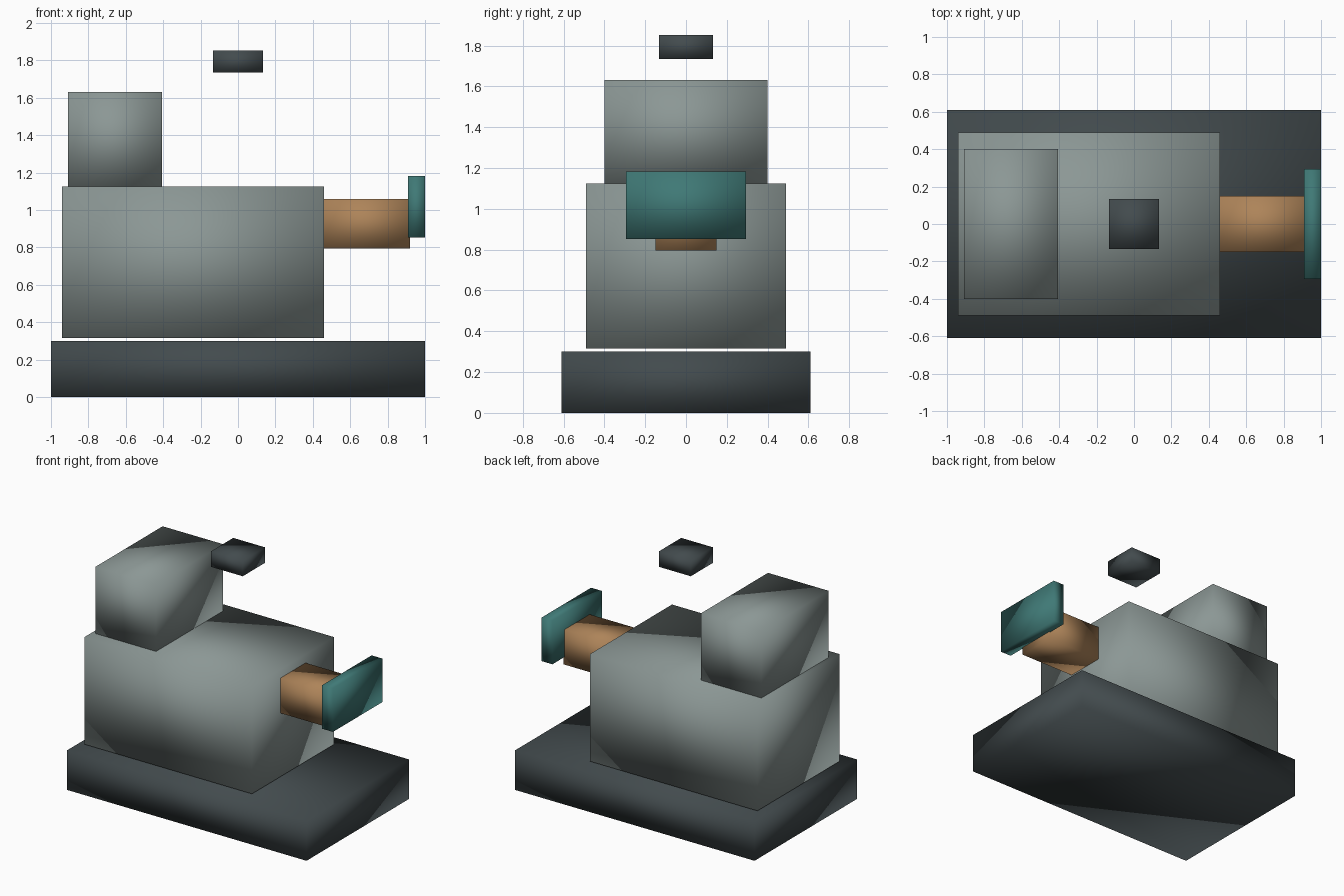
import bpy

if "Cube" in bpy.data.objects:
    bpy.data.objects.remove(bpy.data.objects["Cube"])


def material(name, rgb):
    m = bpy.data.materials.new(name)
    m.diffuse_color = (*rgb, 1.0)
    m.use_nodes = True
    m.node_tree.nodes["Principled BSDF"].inputs["Base Color"].default_value = m.diffuse_color
    return m


DARK = material("dark_metal", (0.055, 0.07, 0.075))
STEEL = material("steel_grey", (0.26, 0.31, 0.30))
BRONZE = material("bronze", (0.42, 0.23, 0.10))
TEAL = material("teal", (0.05, 0.19, 0.18))


def block(name, x, y, z, mat):
    """Smooth-shaded box spanning the given (min, max) ranges."""
    spans = (x, y, z)
    bpy.ops.mesh.primitive_cube_add(size=1, location=[(a + b) / 2 for a, b in spans])
    ob = bpy.context.object
    ob.name = name
    ob.scale = [b - a for a, b in spans]
    bpy.ops.object.transform_apply(location=False, rotation=False, scale=True)
    bpy.ops.object.shade_smooth()
    ob.data.materials.append(mat)
    return ob


# Base plate
block("base", (-1, 1), (-0.61, 0.61), (0, 0.30), DARK)
# Main housing and the raised rear housing on top of it
block("main_housing", (-0.94, 0.46), (-0.49, 0.49), (0.315, 1.125), STEEL)
block("rear_housing", (-0.91, -0.405), (-0.40, 0.40), (1.125, 1.63), STEEL)
# Front arm carrying the end plate
block("arm", (0.46, 0.92), (-0.15, 0.15), (0.795, 1.06), BRONZE)
block("end_plate", (0.91, 1.0), (-0.295, 0.295), (0.853, 1.182), TEAL)
# Floating marker above the housing
block("top_marker", (-0.133, 0.133), (-0.133, 0.133), (1.735, 1.852), DARK)
